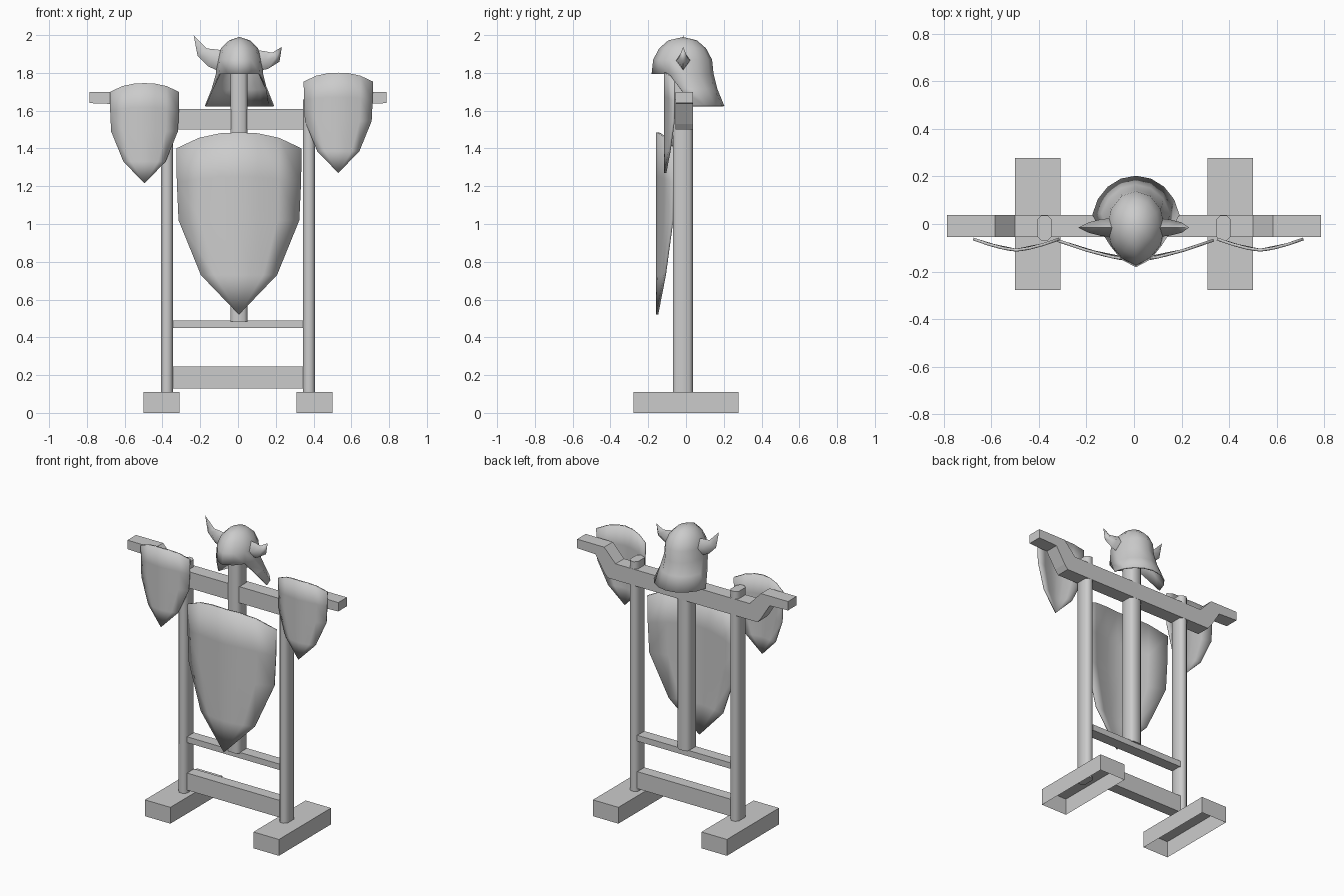
import bpy, bmesh
from math import radians, sin, cos, pi

cube = bpy.data.objects.get("Cube")
if cube:
    bpy.data.objects.remove(cube, do_unlink=True)

grey = bpy.data.materials.new("plain grey")
grey.use_nodes = True
grey.diffuse_color = (0.6, 0.6, 0.6, 1)
grey.node_tree.nodes["Principled BSDF"].inputs["Base Color"].default_value = (0.6, 0.6, 0.6, 1)


def make(name, verts, faces, smooth=None, thick=0, offset=-1):
    mesh = bpy.data.meshes.new(name)
    mesh.from_pydata(verts, [], faces)
    bm = bmesh.new()
    bm.from_mesh(mesh)
    bmesh.ops.remove_doubles(bm, verts=bm.verts, dist=0.0005)
    bmesh.ops.recalc_face_normals(bm, faces=bm.faces)
    bm.to_mesh(mesh)
    bm.free()
    ob = bpy.data.objects.new(name, mesh)
    bpy.context.collection.objects.link(ob)
    mesh.materials.append(grey)
    if thick:
        mod = ob.modifiers.new("thickness", 'SOLIDIFY')
        mod.thickness = thick
        mod.offset = offset
    if smooth:
        bpy.ops.object.select_all(action='DESELECT')
        ob.select_set(True)
        bpy.context.view_layer.objects.active = ob
        bpy.ops.object.shade_smooth_by_angle(angle=radians(smooth))
    return ob


def prism(name, outline, y0, y1):
    """Extrude an x-z outline along y."""
    n = len(outline)
    verts = [(x, y, z) for y in (y0, y1) for x, z in outline]
    faces = [tuple(range(n)), tuple(range(n, 2 * n))]
    faces += [(i, (i + 1) % n, n + (i + 1) % n, n + i) for i in range(n)]
    return make(name, verts, faces)


def box(name, x0, x1, y0, y1, z0, z1):
    return prism(name, [(x0, z0), (x1, z0), (x1, z1), (x0, z1)], y0, y1)


def post(name, x, half, z0, z1):
    """Square post with chamfered long edges."""
    hy, c, yc = 0.053, 0.018, -0.017
    ring = []
    for sx, sy in ((1, 1), (-1, 1), (-1, -1), (1, -1)):
        pair = [(sx * half, sy * (hy - c)), (sx * (half - c), sy * hy)]
        ring += pair if sx * sy > 0 else pair[::-1]
    verts = [(x + px, yc + py, z) for z in (z0, z1) for px, py in ring]
    faces = [tuple(range(8)), tuple(range(8, 16))]
    faces += [(i, (i + 1) % 8, 8 + (i + 1) % 8, 8 + i) for i in range(8)]
    make(name, verts, faces, 50)


def shield(name, cx, z_tip, scale, y_mid, depth):
    """Curved kite: rows of (half width, edge height, arch), pointed at the bottom."""
    rows = [(0.33, 0.88, 0.085), (0.327, 0.70, 0.03), (0.318, 0.50, 0), (0.2, 0.21, 0), (0, 0, 0)]
    cols = (-1, -0.64, -0.3, 0, 0.3, 0.64, 1)
    verts = []
    for w, z, arch in rows:
        for u in cols:
            x = u * w
            y = y_mid + depth * (abs(x) / 0.33) ** 1.45
            verts.append((cx + x * scale, y, z_tip + scale * (z + arch * (1 - abs(u) ** 2.4))))
    n = len(cols)
    faces = [(r * n + c, r * n + c + 1, (r + 1) * n + c + 1, (r + 1) * n + c)
             for r in range(len(rows) - 1) for c in range(n - 1)]
    make(name, verts, faces, 40, 0.012, 0)


# Stand: feet open underneath, posts and rails
for side, s in (("left", 1), ("right", -1)):
    x0, x1 = sorted((s * 0.31, s * 0.50))
    foot = box(side + "_foot", x0, x1, -0.278, 0.278, 0, 0.11)
    bm = bmesh.new()
    bm.from_mesh(foot.data)
    bottom = [f for f in bm.faces if f.calc_center_median().z < 0.01]
    bmesh.ops.delete(bm, geom=bottom, context='FACES')
    bm.to_mesh(foot.data)
    bm.free()
    post(side + "_post", s * 0.376, 0.031, 0.10, 1.66)
post("centre_post", 0.005, 0.045, 0.485, 1.84)
box("lower_rail", -0.35, 0.35, -0.05, 0.025, 0.13, 0.245)
box("upper_rail", -0.35, 0.35, -0.05, 0.025, 0.45, 0.49)

# Crossbar with stepped arms
half = [(0.56, 1.50), (0.585, 1.53), (0.65, 1.635), (0.787, 1.64), (0.787, 1.70), (0.585, 1.70), (0.50, 1.61)]
prism("crossbar", half + [(-x, z) for x, z in reversed(half)], -0.055, 0.037)

# Shields
shield("large_shield", 0.005, 0.52, 1.0, -0.153, 0.085)
shield("right_small_shield", -0.495, 1.215, 0.55, -0.11, 0.047)
shield("left_small_shield", 0.531, 1.27, 0.55, -0.11, 0.047)

# Helmet: dome rings of (height, x radius, y radius)
N = 12
verts, faces = [(0.008, -0.015, 1.99)], []
for z, rx, ry in ((1.972, 0.055, 0.07), (1.93, 0.098, 0.118), (1.87, 0.12, 0.15), (1.795, 0.125, 0.158)):
    for i in range(N):
        a = 2 * pi * i / N - pi / 6
        nose = 0.012 if sin(a) < -0.99 else 0
        verts.append((0.008 + rx * cos(a), -0.012 + ry * sin(a) - nose, z))
for i in range(N):
    j = (i + 1) % N
    faces.append((0, 1 + i, 1 + j))
    faces += [(1 + r * N + i, 1 + r * N + j, 1 + (r + 1) * N + j, 1 + (r + 1) * N + i) for r in range(3)]

# Neck guard flaring down from the back and sides of the dome
prev = 1 + 3 * N
for z, rx, ry, start in ((1.715, 0.15, 0.166, -10), (1.625, 0.187, 0.203, 11)):
    base = len(verts)
    for i in range(9):
        a = radians(start + (180 - 2 * start) * i / 8)
        verts.append((0.008 + rx * cos(a), ry * sin(a), z))
    faces += [(prev + i, prev + i + 1, base + i + 1, base + i) for i in range(8)]
    prev = base
make("helmet", verts, faces, 60, 0.008)


def horn(name, path):
    """Tapering four-sided tube along points of (x, z, radius)."""
    rings, faces = [], []
    for k, (x, z, r) in enumerate(path):
        a, b = path[max(k - 1, 0)], path[min(k + 1, len(path) - 1)]
        dx, dz = b[0] - a[0], b[1] - a[1]
        length = (dx * dx + dz * dz) ** 0.5
        for i in range(4):
            u, v = 1.4 * r * cos(i * pi / 2), r * sin(i * pi / 2)
            rings.append((x - u * dz / length, -0.015 + v, z + u * dx / length))
    for k in range(len(path) - 1):
        faces += [(4 * k + i, 4 * k + (i + 1) % 4, 4 * k + 4 + (i + 1) % 4, 4 * k + 4 + i) for i in range(4)]
    make(name, rings, faces, 100)


# Horns
horn("right_horn", [(-0.09, 1.865, 0.04), (-0.14, 1.88, 0.035), (-0.19, 1.91, 0.022), (-0.235, 2.0, 0)])
horn("left_horn", [(0.10, 1.865, 0.04), (0.15, 1.868, 0.034), (0.20, 1.883, 0.022), (0.232, 1.937, 0)])
